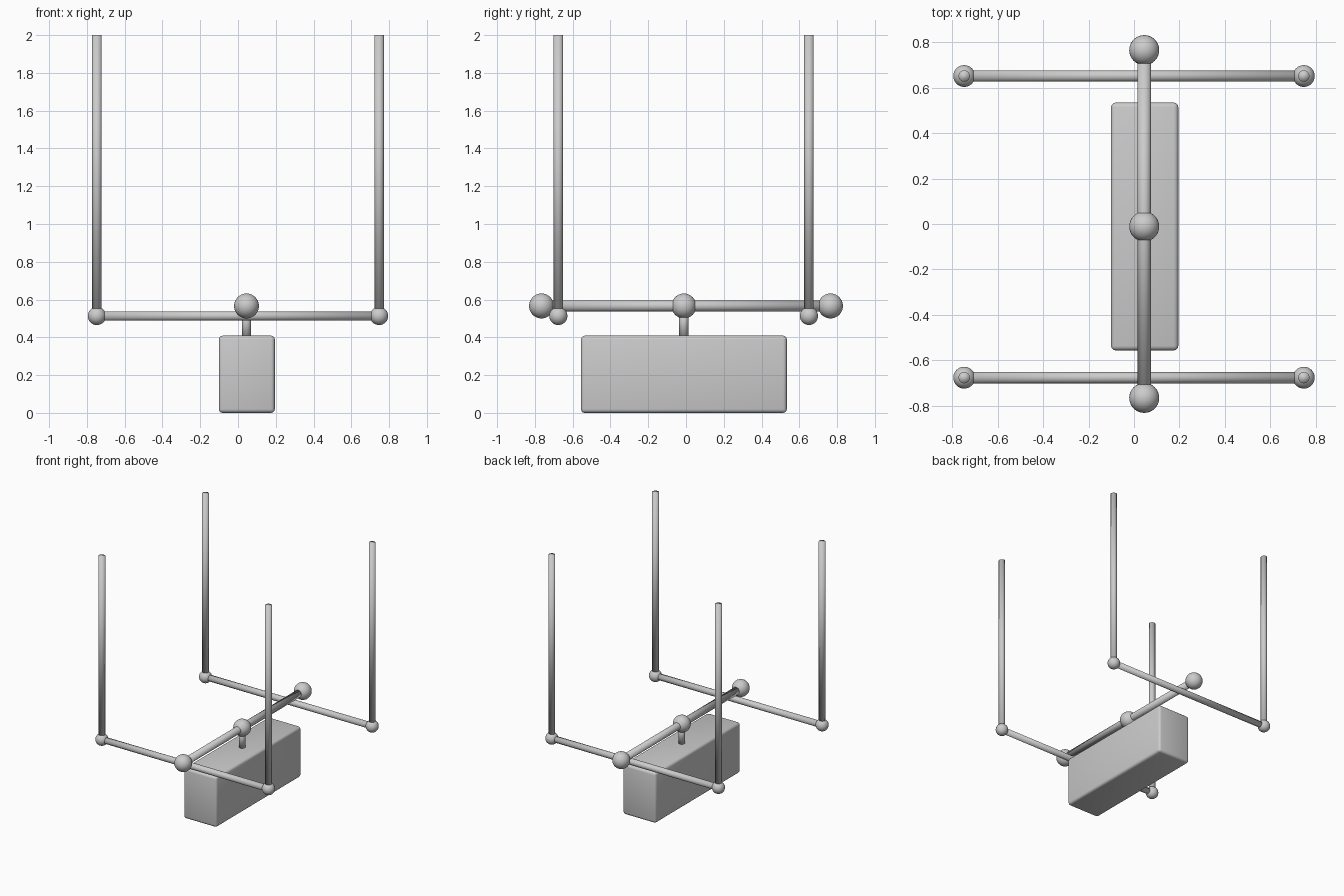
import bpy
from mathutils import Vector

if "Cube" in bpy.data.objects:
    bpy.data.objects.remove(bpy.data.objects["Cube"])

X_MID = 0.045            # centre line of the bar and box
Y_MID = -0.011           # centre of the box and frame
CROSS_Z, BAR_Z = 0.513, 0.566


def rod(name, a, b, radius):
    a, b = Vector(a), Vector(b)
    d = b - a
    bpy.ops.mesh.primitive_cylinder_add(
        vertices=32, radius=radius, depth=d.length, location=(a + b) / 2,
        rotation=d.to_track_quat('Z', 'Y').to_euler())
    bpy.context.object.name = name
    bpy.ops.object.shade_smooth()


def ball(name, loc, radius):
    bpy.ops.mesh.primitive_uv_sphere_add(segments=32, ring_count=16, radius=radius, location=loc)
    bpy.context.object.name = name
    bpy.ops.object.shade_smooth()


# Hanging box with softly rounded edges
bpy.ops.mesh.primitive_cube_add(size=1, location=(0.047, Y_MID, 0.2045))
box = bpy.context.object
box.name = "hanging_box"
box.scale = (0.296, 1.09, 0.409)
bpy.ops.object.transform_apply(location=False, rotation=False, scale=True)
bevel = box.modifiers.new("rounded_edges", 'BEVEL')
bevel.width = 0.02
bevel.segments = 3
bpy.ops.object.shade_smooth()

# Main bar with end knobs, and the short post to the box
rod("main_bar", (X_MID, -0.765, BAR_Z), (X_MID, 0.765, BAR_Z), 0.029)
for name, y in (("front_knob", -0.765), ("middle_knob", Y_MID), ("back_knob", 0.765)):
    ball(name, (X_MID, y, BAR_Z), 0.066)
rod("box_post", (X_MID, Y_MID, 0.39), (X_MID, Y_MID, BAR_Z), 0.025)

# Cross bars with corner joints and hanging rods
for end, y in (("front", -0.676), ("back", 0.651)):
    rod(end + "_cross_bar", (-0.747, y, CROSS_Z), (0.747, y, CROSS_Z), 0.025)
    for side, x in (("left", -0.747), ("right", 0.747)):
        ball(f"{end}_{side}_joint", (x, y, CROSS_Z), 0.048)
        rod(f"{end}_{side}_hanging_rod", (x, y, CROSS_Z), (x, y, 2.0), 0.025)
